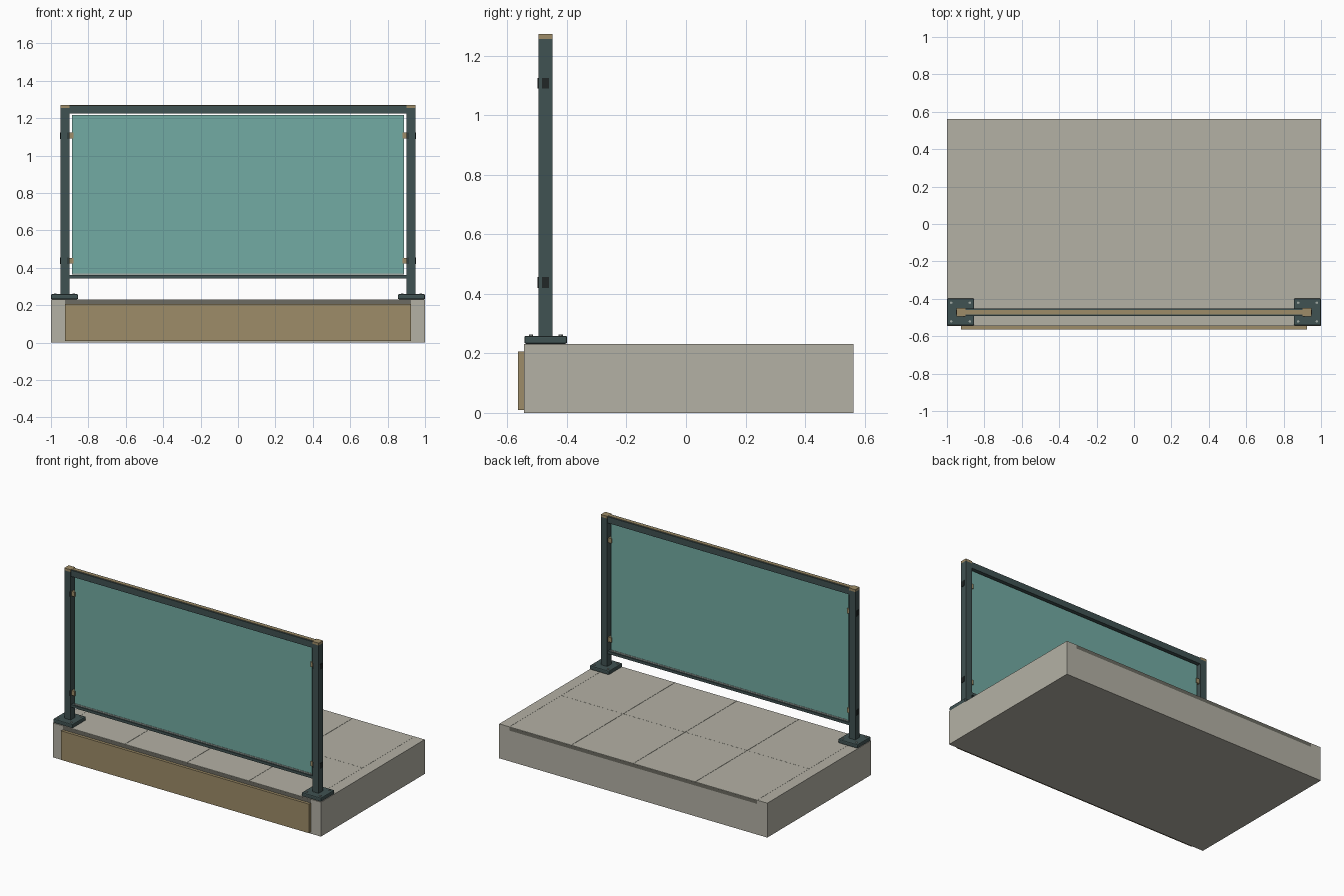
import bpy, bmesh, math

if "Cube" in bpy.data.objects:
    bpy.data.objects.remove(bpy.data.objects["Cube"])


def material(name, r, g, b):
    m = bpy.data.materials.new(name)
    m.diffuse_color = (r, g, b, 1)
    m.use_nodes = True
    m.node_tree.nodes["Principled BSDF"].inputs["Base Color"].default_value = m.diffuse_color
    return m


CONCRETE = material("warm concrete", 0.456, 0.440, 0.376)
JOINT = material("dark mortar", 0.150, 0.147, 0.122)
BRONZE = material("bronze", 0.337, 0.262, 0.138)
STEEL = material("dark green steel", 0.051, 0.084, 0.084)
GLASS = material("teal glass", 0.171, 0.407, 0.366)
SILVER = material("pale metal", 0.35, 0.40, 0.37)
BLACK = material("black rubber", 0.015, 0.020, 0.020)


def finish(bm, name, mat):
    mesh = bpy.data.meshes.new(name)
    bm.to_mesh(mesh)
    bm.free()
    mesh.materials.append(mat)
    ob = bpy.data.objects.new(name, mesh)
    bpy.context.collection.objects.link(ob)
    return ob


def box(name, xs, ys, zs, mat, bevel=0):
    """Box from its low and high limits on each axis."""
    bm = bmesh.new()
    bmesh.ops.create_cube(bm, size=1)
    for v in bm.verts:
        v.co = [lo + (c + 0.5) * (hi - lo) for c, (lo, hi) in zip(v.co, (xs, ys, zs))]
    ob = finish(bm, name, mat)
    if bevel:
        mod = ob.modifiers.new("soft edge", 'BEVEL')
        mod.width = bevel
        mod.segments = 2
    return ob


def bolt(name, x, y, z, mat):
    bm = bmesh.new()
    bmesh.ops.create_cone(bm, cap_ends=True, segments=6, radius1=0.007,
                          radius2=0.007, depth=0.005)
    bmesh.ops.translate(bm, verts=bm.verts, vec=(x, y, z + 0.0025))
    return finish(bm, name, mat)


# Slab core, mortar bed and paving tiles
IN = 0.925
FRONT, BACK, TOP = -0.545, 0.562, 0.232
box("slab_core", (-IN, IN), (FRONT, BACK), (0, 0.207), CONCRETE)
box("mortar_bed", (-IN, IN), (FRONT, BACK), (0.207, 0.229), JOINT)
tile_w, tile_d = 2 * IN / 4, (BACK - FRONT) / 2
for i in range(4):
    for j in range(2):
        x, y = -IN + i * tile_w, FRONT + j * tile_d
        box("paving_tile", (x + 0.001, x + tile_w - 0.001),
            (y + 0.0005, y + tile_d - 0.0005), (0.229, TOP), CONCRETE)

# Bronze fascia across the front edge
box("front_fascia", (-IN, IN), (-0.564, FRONT), (0.01, 0.206), BRONZE)

# Rails, infill glass and its seating strip
RY = -0.472
box("top_rail", (-0.902, 0.902), (RY - 0.02, RY + 0.02), (1.226, 1.268), STEEL)
box("top_rail_inlay", (-0.902, 0.902), (RY - 0.011, RY + 0.011), (1.266, 1.271), BRONZE)
box("bottom_rail", (-0.902, 0.902), (RY - 0.018, RY + 0.018), (0.343, 0.361), STEEL)
box("glass_seat", (-0.885, 0.885), (RY - 0.009, RY + 0.009), (0.361, 0.369), SILVER)
box("glass_panel", (-0.887, 0.887), (RY - 0.006, RY + 0.006), (0.366, 1.218), GLASS)


def sided(s, a, b):
    return tuple(sorted((s * a, s * b)))


# Everything that repeats at both ends
for s in (-1, 1):
    box("slab_end", sided(s, IN, 1), (FRONT, BACK), (0, TOP), CONCRETE)
    box("base_plate", sided(s, 0.855, 1), (-0.543, -0.399), (TOP, 0.259), STEEL, 0.006)
    box("post", sided(s, 0.902, 0.949), (RY - 0.0235, RY + 0.0235), (0.257, 1.256), STEEL)
    box("post_cap", sided(s, 0.902, 0.949), (RY - 0.0235, RY + 0.0235), (1.256, 1.272), BRONZE)
    for dx in (-0.05, 0.05):
        for dy in (-0.05, 0.05):
            bolt("anchor_bolt", s * 0.9275 + dx, -0.471 + dy, 0.258, SILVER)
    # Glass clamps with their fixing pads around the post
    for z in (0.438, 1.107):
        box("glass_clamp", sided(s, 0.879, 0.903), (RY - 0.013, RY + 0.013),
            (z - 0.016, z + 0.016), BRONZE)
        box("clamp_pad_outer", sided(s, 0.948, 0.952), (RY - 0.012, RY + 0.012),
            (z - 0.018, z + 0.018), BLACK)
        box("clamp_pad_front", sided(s, 0.905, 0.911), (RY - 0.026, RY - 0.02),
            (z - 0.018, z + 0.018), BLACK)
